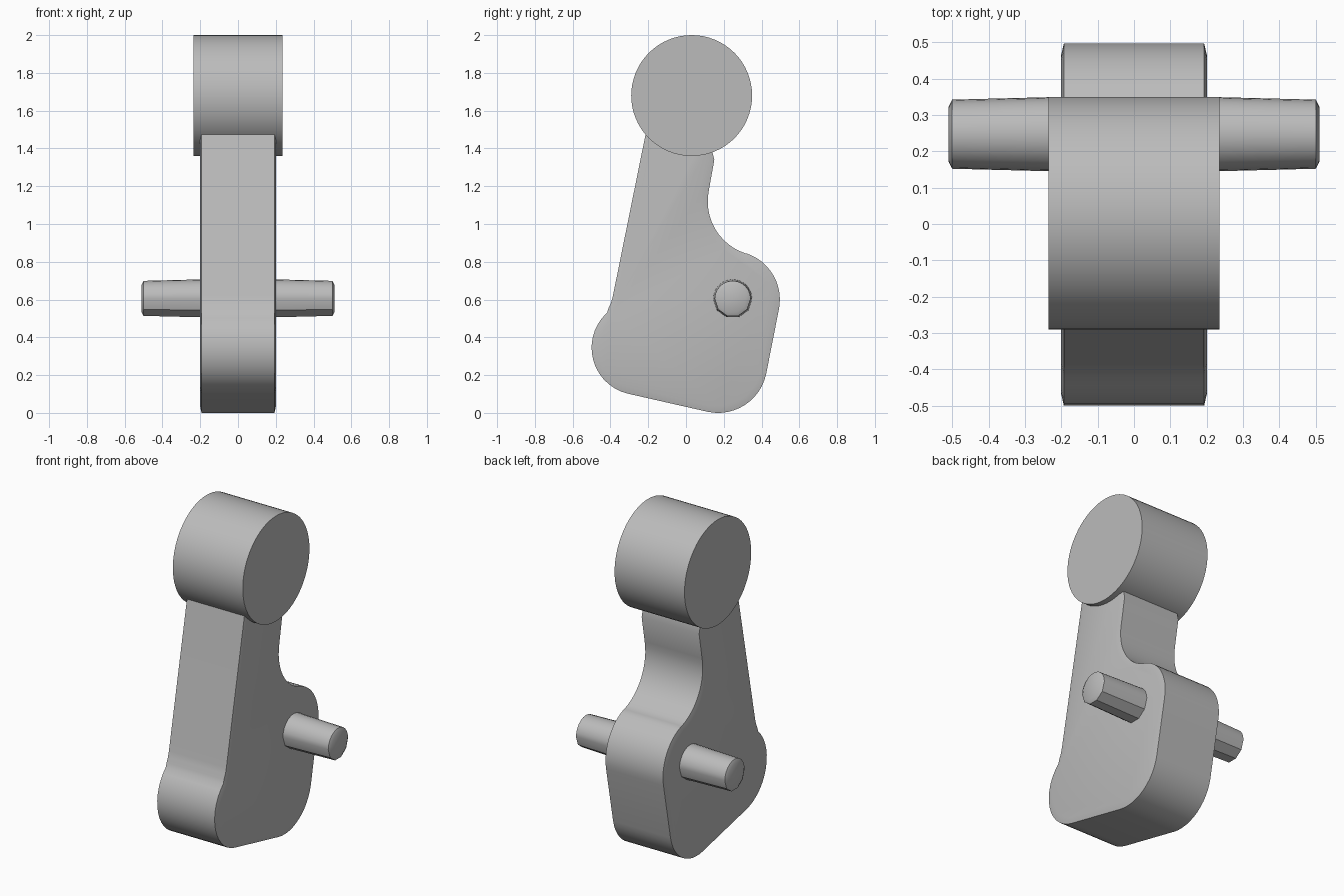
import bpy, bmesh
from math import sin, cos, radians
from mathutils import Vector

cube = bpy.data.objects.get("Cube")
if cube:
    bpy.data.objects.remove(cube, do_unlink=True)

grey = bpy.data.materials.new("plain grey")
grey.use_nodes = True
grey.diffuse_color = (0.5, 0.5, 0.5, 1)
grey.node_tree.nodes["Principled BSDF"].inputs["Base Color"].default_value = (0.5, 0.5, 0.5, 1)


def arc(cy, cz, r, start, end, steps):
    """Points of an arc in the side plane, angles in degrees."""
    angles = [radians(start + (end - start) * i / steps) for i in range(steps + 1)]
    return [(cy + r * cos(a), cz + r * sin(a)) for a in angles]


def loft(name, sections, crown=None):
    """Skin a list of (x, outline) sections and cap both ends."""
    bm = bmesh.new()
    rings = [[bm.verts.new((x, y, z)) for y, z in outline] for x, outline in sections]
    n = len(rings[0])
    for a, b in zip(rings, rings[1:]):
        for i in range(n):
            j = (i + 1) % n
            bm.faces.new((a[i], a[j], b[j], b[i]))
    caps = [bm.faces.new(rings[0][::-1]), bm.faces.new(rings[-1])]
    bmesh.ops.recalc_face_normals(bm, faces=bm.faces)
    if crown:
        bmesh.ops.inset_individual(bm, faces=caps, thickness=crown[0], depth=crown[1])
    mesh = bpy.data.meshes.new(name)
    bm.to_mesh(mesh)
    bm.free()
    obj = bpy.data.objects.new(name, mesh)
    bpy.context.collection.objects.link(obj)
    mesh.materials.append(grey)
    bpy.ops.object.select_all(action="DESELECT")
    obj.select_set(True)
    bpy.context.view_layer.objects.active = obj
    bpy.ops.object.shade_smooth_by_angle(angle=radians(30))
    return obj


# Arm and foot plate: one rounded outline with slightly crowned sides
outline = [(-0.2, 1.54), (-0.215, 1.47), (-0.387, 0.62), (-0.396, 0.585), (-0.41, 0.555)]
outline += arc(-0.25, 0.345, 0.25, 132, 258, 14)    # front toe
outline += arc(0.17, 0.26, 0.26, 258, 348, 12)      # lower back corner
outline += arc(0.24, 0.6, 0.257, -12, 72, 12)       # upper back corner
outline += arc(0.405, 1.12, 0.29, 252, 168, 12)     # hollow behind the arm
outline += [(0.15, 1.34), (0.14, 1.38), (0.13, 1.5)]
loft("arm_body", [(-0.193, outline), (0.193, outline)], crown=(0.035, 0.008))

# Drum across the top
drum = arc(0.03, 1.68, 0.32, 0, 354.375, 63)
loft("top_drum", [(-0.235, drum), (0.235, drum)])

# Tapered pins: round above, faceted below
def pin_section(r):
    return arc(0.247, 0.604, r, 0, 180, 12) + arc(0.247, 0.604, r, 216, 324, 3)

for side, label in ((1, "left"), (-1, "right")):
    loft(label + "_pin", [(side * 0.15, pin_section(0.104)),
                          (side * 0.5, pin_section(0.095)),
                          (side * 0.51, pin_section(0.075))])
